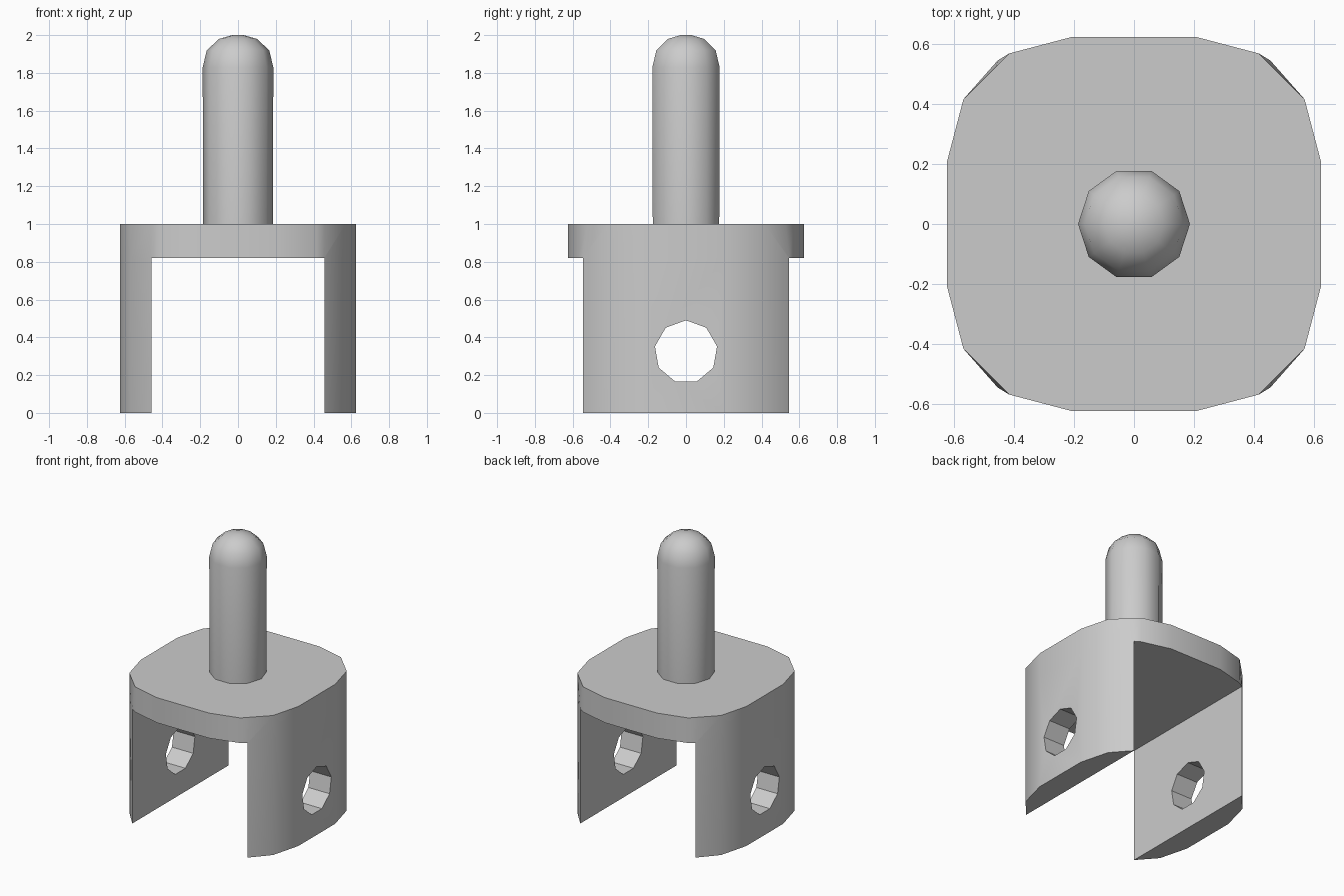
import bpy, bmesh, math

cube = bpy.data.objects.get("Cube")
if cube:
    bpy.data.objects.remove(cube, do_unlink=True)

grey = bpy.data.materials.new("plain grey")
grey.use_nodes = True
grey.diffuse_color = (0.6, 0.6, 0.6, 1)
grey.node_tree.nodes["Principled BSDF"].inputs["Base Color"].default_value = (0.6, 0.6, 0.6, 1)


def skin(name, rings, cap_bottom=True):
    """Bridge a stack of equal rings into a capped solid."""
    bm = bmesh.new()
    loops = [[bm.verts.new(p) for p in ring] for ring in rings]
    n = len(loops[0])
    for low, high in zip(loops, loops[1:]):
        for i in range(n):
            j = (i + 1) % n
            bm.faces.new((low[i], low[j], high[j], high[i]))
    bm.faces.new(loops[-1])
    if cap_bottom:
        bm.faces.new(loops[0][::-1])
    mesh = bpy.data.meshes.new(name)
    bm.to_mesh(mesh)
    bm.free()
    mesh.materials.append(grey)
    obj = bpy.data.objects.new(name, mesh)
    bpy.context.collection.objects.link(obj)
    return obj


def select(obj):
    bpy.ops.object.select_all(action="DESELECT")
    obj.select_set(True)
    bpy.context.view_layer.objects.active = obj


def cut(obj, cutter):
    select(obj)
    mod = obj.modifiers.new("cut", "BOOLEAN")
    mod.operation = "DIFFERENCE"
    mod.solver = "EXACT"
    mod.object = cutter
    bpy.ops.object.modifier_apply(modifier=mod.name)
    bpy.data.objects.remove(cutter, do_unlink=True)


def smooth(obj, degrees):
    select(obj)
    bpy.ops.object.shade_smooth_by_angle(angle=math.radians(degrees))


def outline(corner, z):
    """Rounded square, mirrored from one quarter, counter-clockwise."""
    quarter = [(0.625, 0.208), (0.57, 0.417), corner, (0.417, 0.57), (0.208, 0.625)]
    half = quarter + [(-x, y) for x, y in reversed(quarter)]
    return [(x, y, z) for x, y in half + [(-x, -y) for x, y in half]]


# Fork body: bulged corners below, chamfered at the top of the plate
bulge, chamfer = (0.456, 0.546), (0.46, 0.527)
PLATE_Z = 0.82
body = skin("fork_body", [outline(bulge, 0), outline(bulge, PLATE_Z), outline(chamfer, 1)])

# Slot between the two legs
w = 0.457
slot = skin("slot_cutter", [[(-w, -1, z), (w, -1, z), (w, 1, z), (-w, 1, z)]
                            for z in (-0.2, PLATE_Z)])
slot.hide_render = True
cut(body, slot)

# Nine-sided cross hole through both legs
hole_r, hole_z = 0.167, 0.323
angles = [math.pi / 2 + math.tau * i / 9 for i in range(9)]
hole = skin("hole_cutter", [[(x, hole_r * math.cos(a), hole_z + hole_r * math.sin(a))
                             for a in angles] for x in (-1, 1)])
hole.hide_render = True
cut(body, hole)
smooth(body, 35)

# Pin with a rounded tip
SIDES = 10
profile = [(0.185, 1.0), (0.187, 1.83), (0.165, 1.92), (0.1, 1.98), (0.03, 2.0)]
pin = skin("pin", [[(r * math.cos(math.tau * i / SIDES), r * math.sin(math.tau * i / SIDES), z)
                    for i in range(SIDES)] for r, z in profile], cap_bottom=False)
smooth(pin, 40)
